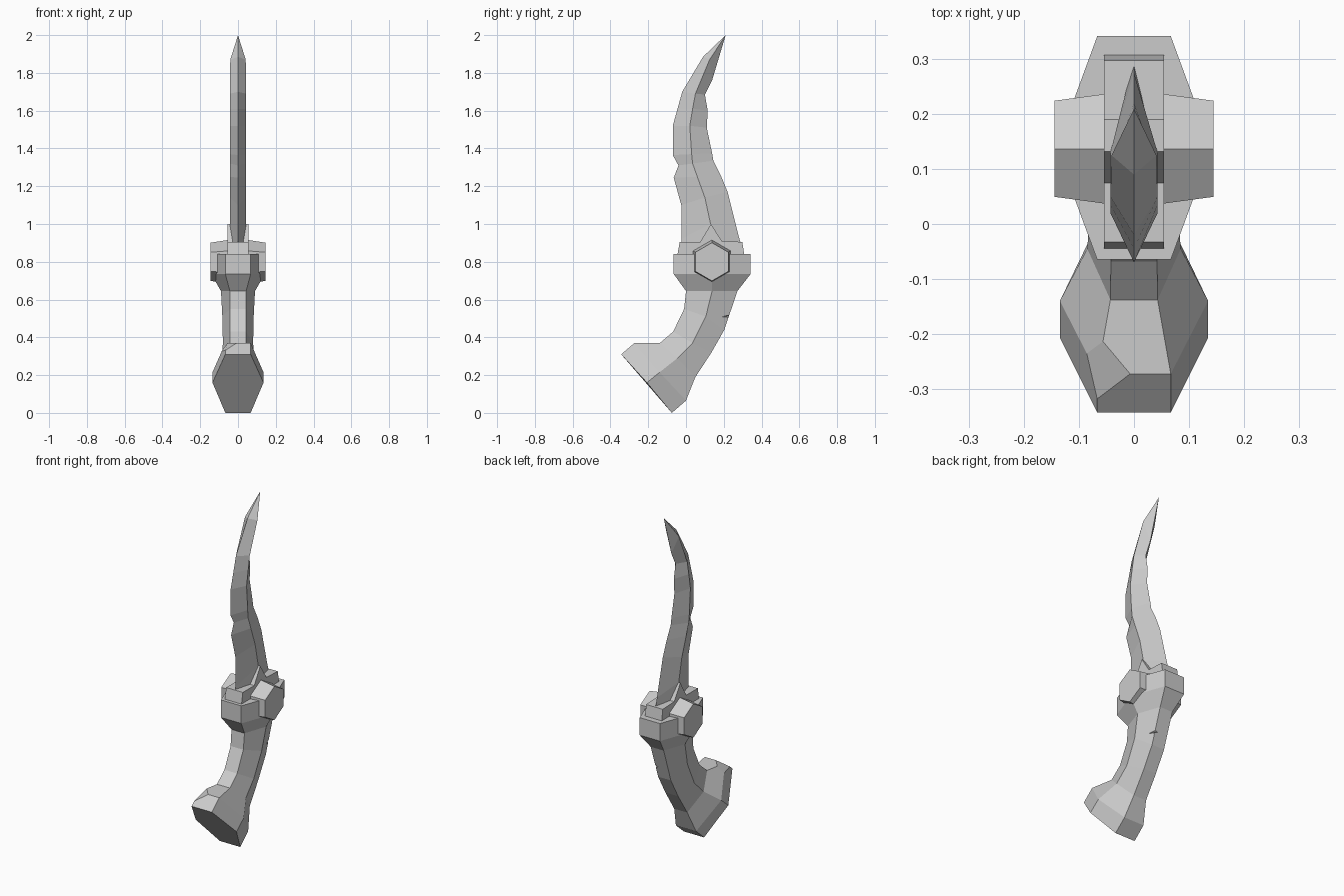
import bpy, bmesh
from math import pi
from mathutils import Matrix, Vector

if "Cube" in bpy.data.objects:
    bpy.data.objects.remove(bpy.data.objects["Cube"])


def finish(name, bm):
    bmesh.ops.recalc_face_normals(bm, faces=bm.faces)
    mesh = bpy.data.meshes.new(name)
    bm.to_mesh(mesh)
    bm.free()
    obj = bpy.data.objects.new(name, mesh)
    bpy.context.collection.objects.link(obj)
    return obj


def loft(rows):
    """Six-sided sections: edge half width, side half width, then (y, z) of front, side, back."""
    bm = bmesh.new()
    rings = []
    for xe, xm, f, m, b in rows:
        pts = [(-xe, *f), (xe, *f), (xm, *m), (xe, *b), (-xe, *b), (-xm, *m)]
        rings.append([bm.verts.new(p) for p in pts])
    for lo, hi in zip(rings, rings[1:]):
        for i in range(6):
            j = (i + 1) % 6
            bm.faces.new((lo[i], lo[j], hi[j], hi[i]))
    bm.faces.new(rings[0])
    bm.faces.new(rings[-1])
    bmesh.ops.remove_doubles(bm, verts=bm.verts, dist=0.0005)
    return bm


# Curved blade: zero edge width gives a diamond section, with a nick in the front edge
R = 0.043
blade = loft([
    (0, R, (-.025, .86), (.13, .86), (.30, .86)),
    (0, R, (-.025, .92), (.13, 1.0), (.275, .95)),
    (0, R, (-.025, 1.10), (.10, 1.14), (.22, 1.17)),
    (0, R, (-.065, 1.245), (.06, 1.25), (.183, 1.26)),
    (0, R, (-.04, 1.31), (.035, 1.32), (.145, 1.335)),
    (0, R, (-.07, 1.365), (.03, 1.37), (.138, 1.375)),
    (0, R, (-.07, 1.52), (.02, 1.52), (.11, 1.51)),
    (0, R, (-.045, 1.61), (.035, 1.61), (.115, 1.60)),
    (0, R, (-.02, 1.70), (.05, 1.69), (.10, 1.685)),
    (0, R * .95, (.09, 1.885), (.125, 1.87), (.138, 1.76)),
    (0, 0, (.21, 2.0), (.21, 2.0), (.21, 2.0)),
])
finish("blade", blade)

# Bent grip with flared pommel and guard
grip = loft([
    (.067, .135, (-.343, .31), (-.207, .16), (-.075, 0)),
    (.067, .135, (-.273, .37), (-.14, .215), (0, .065)),
    (.043, .085, (-.138, .37), (-.045, .29), (.05, .19)),
    (.042, .08, (-.068, .43), (.035, .37), (.135, .32)),
    (.042, .083, (-.01, .55), (.105, .51), (.203, .44)),
    (.043, .09, (0, .645), (.138, .645), (.272, .645)),
    (.067, .142, (-.065, .735), (.138, .735), (.342, .735)),
    (.067, .142, (-.065, .84), (.138, .84), (.342, .84)),
])

# Chipped pommel corner
corner = min(grip.verts, key=lambda v: (v.co - Vector((-.067, -.273, .37))).length)
bmesh.ops.bevel(grip, geom=[corner], offset=.06, segments=1, affect='VERTICES')
grip_obj = finish("grip", grip)

# Notch in the back of the grip
bm = bmesh.new()
for p in [(.10, .14, .505), (-.005, .255, .515), (.15, .30, .56), (.15, .30, .45)]:
    bm.verts.new(p)
bmesh.ops.convex_hull(bm, input=bm.verts)
cutter = finish("notch_cutter", bm)
cutter.hide_render = True
cutter.display_type = 'WIRE'
cut = grip_obj.modifiers.new("notch", 'BOOLEAN')
cut.operation = 'DIFFERENCE'
cut.solver = 'EXACT'
cut.object = cutter

# Peaked collar holding the blade
profile = [(-.045, .82), (.308, .82), (.308, .84), (.298, .905), (.19, .91),
           (.132, 1.0), (.075, .905), (-.033, .905), (-.045, .84)]
bm = bmesh.new()
face = bm.faces.new([bm.verts.new((-.055, y, z)) for y, z in profile])
ext = bmesh.ops.extrude_face_region(bm, geom=[face])
bmesh.ops.translate(bm, vec=(.11, 0, 0),
                    verts=[v for v in ext["geom"] if isinstance(v, bmesh.types.BMVert)])
# The extrusion keeps the first face as the far cap
finish("collar", bm)

# Hexagonal side knobs, tapering outwards
for side, name in ((1, "right_knob"), (-1, "left_knob")):
    bm = bmesh.new()
    spot = Matrix.Translation((side * .0775, .137, .80))
    turn = Matrix.Rotation(side * pi / 2, 4, 'Y')
    bmesh.ops.create_cone(bm, cap_ends=True, segments=6, radius1=.122, radius2=.101,
                          depth=.135, matrix=spot @ turn)
    # Straighten so points face up and down, with a shallow bevelled rim
    ys = [v.co.y for v in bm.verts]
    zs = [v.co.z for v in bm.verts]
    if max(ys) - min(ys) > max(zs) - min(zs):
        bmesh.ops.rotate(bm, cent=(0, .137, .80), matrix=Matrix.Rotation(pi / 6, 3, 'X'),
                         verts=bm.verts)
    finish(name, bm)
